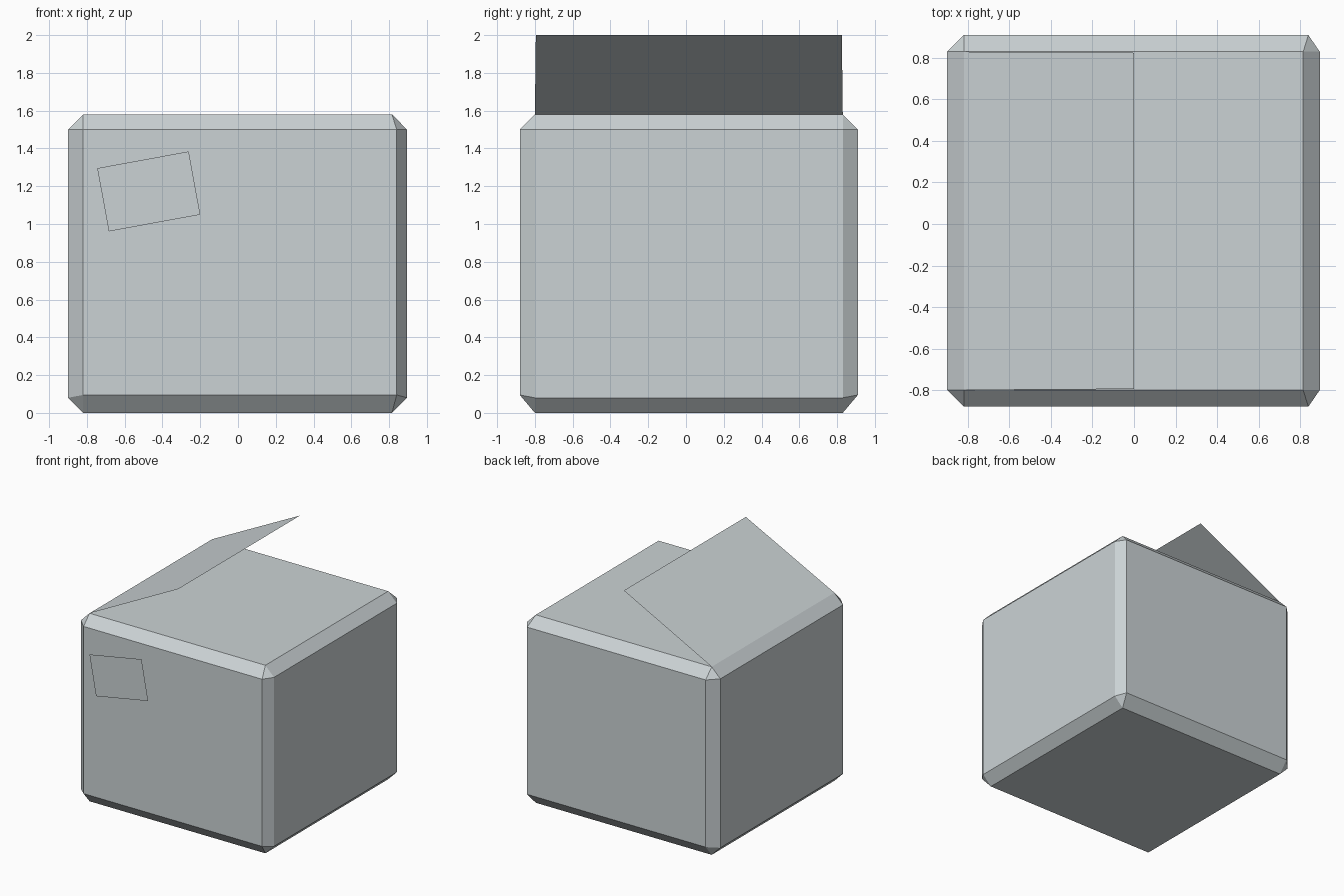
import bpy, bmesh, math
from mathutils import Matrix, Vector

if "Cube" in bpy.data.objects:
    bpy.data.objects.remove(bpy.data.objects["Cube"])

paint = bpy.data.materials.new("pale_grey")
paint.diffuse_color = (0.60, 0.65, 0.665, 1)
paint.use_nodes = True
paint.node_tree.nodes["Principled BSDF"].inputs["Base Color"].default_value = paint.diffuse_color


def finish(name, bm):
    mesh = bpy.data.meshes.new(name)
    bm.to_mesh(mesh)
    bm.free()
    mesh.materials.append(paint)
    obj = bpy.data.objects.new(name, mesh)
    bpy.context.collection.objects.link(obj)
    return obj


def sheet(name, corners):
    bm = bmesh.new()
    bm.faces.new([bm.verts.new(c) for c in corners])
    return finish(name, bm)


# Box body: hull of the six flat sides, leaving chamfers and corner triangles
X0, X1, Y0, Y1, Z1 = -0.90, 0.895, -0.88, 0.91, 1.58
inner_y = (-0.80, 0.83)
bm = bmesh.new()
for y in inner_y:
    for z in (0.0, Z1):                      # bottom and top
        for x in (-0.82, 0.815):
            bm.verts.new((x, y, z))
    for x in (X0, X1):                       # left and right
        for z in (0.08, 1.50):
            bm.verts.new((x, y, z))
for y in (Y0, Y1):                           # front and back
    for x in (-0.82, 0.84):
        for z in (0.095, 1.50):
            bm.verts.new((x, y, z))
bmesh.ops.convex_hull(bm, input=bm.verts)
bmesh.ops.dissolve_limit(bm, angle_limit=math.radians(1),
                         verts=bm.verts, edges=bm.edges)
bmesh.ops.recalc_face_normals(bm, faces=bm.faces)
finish("box_body", bm)

# Open lid flap: thin sheet hinged on the left top edge
sheet("lid_flap", [(-0.82, -0.80, Z1), (0.0, -0.795, 2.0),
                   (0.0, 0.825, 2.0), (-0.82, 0.83, Z1)])

# Tilted label: thin sheet just in front of the box
turn = Matrix.Rotation(math.radians(-10.4), 3, 'Y')
centre = Vector((-0.4725, -0.908, 1.1725))
sheet("front_label", [centre + turn @ Vector((sx * 0.246, 0, sz * 0.17))
                      for sx, sz in ((-1, -1), (1, -1), (1, 1), (-1, 1))])
